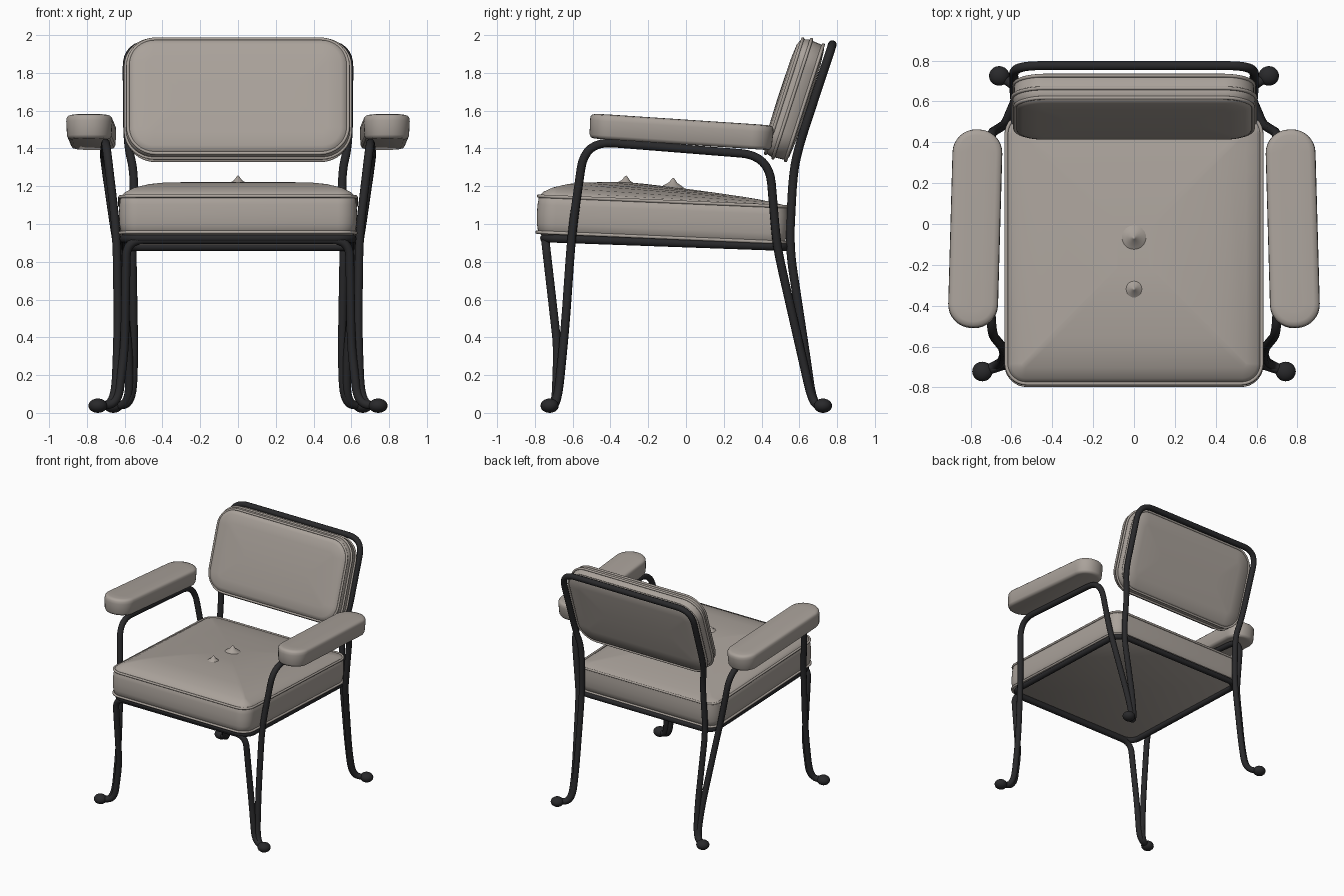
import bpy, bmesh, math
from mathutils import Vector

cube = bpy.data.objects.get("Cube")
if cube:
    bpy.data.objects.remove(cube)


def make_material(name, rgb):
    mat = bpy.data.materials.new(name)
    mat.use_nodes = True
    mat.diffuse_color = (*rgb, 1)
    mat.node_tree.nodes["Principled BSDF"].inputs["Base Color"].default_value = (*rgb, 1)
    return mat


FABRIC = make_material("taupe upholstery", (0.40, 0.36, 0.325))
METAL = make_material("black metal", (0.022, 0.022, 0.024))


def place(name, data, mat, loc=(0, 0, 0), rot=(0, 0, 0)):
    obj = bpy.data.objects.new(name, data)
    data.materials.append(mat)
    obj.location, obj.rotation_euler = loc, rot
    bpy.context.collection.objects.link(obj)
    return obj


def outline(hx, hy, r, z=0, steps=8):
    """Rounded rectangle, counter-clockwise."""
    r = min(r, hx, hy)
    pts = []
    for i, (sx, sy) in enumerate([(1, 1), (-1, 1), (-1, -1), (1, -1)]):
        for k in range(steps + 1):
            a = math.pi / 2 * (i + k / steps)
            pts.append(Vector((sx * (hx - r) + r * math.cos(a),
                               sy * (hy - r) + r * math.sin(a), z)))
    return pts


def fillet(pts, r):
    """Round the inner corners of a path."""
    pts = [Vector(p) for p in pts]
    out = [pts[0]]
    for a, b, c in zip(pts, pts[1:], pts[2:]):
        p = b + (a - b).normalized() * min(r, (a - b).length * 0.48)
        q = b + (c - b).normalized() * min(r, (c - b).length * 0.48)
        for k in range(9):
            t = k / 8
            out.append(p * (1 - t) ** 2 + b * 2 * t * (1 - t) + q * t * t)
    return out + [pts[-1]]


def tube(name, pts, radius, mat, cyclic=False, **where):
    cu = bpy.data.curves.new(name, "CURVE")
    cu.dimensions = "3D"
    cu.bevel_depth, cu.bevel_resolution, cu.use_fill_caps = radius, 3, True
    sp = cu.splines.new("POLY")
    sp.points.add(len(pts) - 1)
    for sp_pt, p in zip(sp.points, pts):
        sp_pt.co = (*p, 1)
    sp.use_cyclic_u = cyclic
    return place(name, cu, mat, **where)


def cushion(name, hx, hy, r, layers, shape=None, **where):
    """Loft rounded rectangles; each layer is (inset, height), bottom to top."""
    bm = bmesh.new()
    rings = []
    for inset, z in layers:
        pts = outline(hx - inset, hy - inset, max(r - inset, 0.02), z)
        rings.append([bm.verts.new(shape(p) if shape else p) for p in pts])
    n = len(rings[0])
    for low, high in zip(rings, rings[1:]):
        for i in range(n):
            j = (i + 1) % n
            bm.faces.new((low[i], low[j], high[j], high[i]))
    bm.faces.new(rings[0][::-1])
    bm.faces.new(rings[-1])
    for f in bm.faces:
        f.smooth = True
    me = bpy.data.meshes.new(name)
    bm.to_mesh(me)
    bm.free()
    obj = place(name, me, FABRIC, **where)
    bpy.context.view_layer.objects.active = obj
    bpy.ops.object.select_all(action="DESELECT")
    obj.select_set(True)
    bpy.ops.object.shade_smooth_by_angle(angle=math.radians(50))
    return obj


def mirror(pts, s):
    return [(s * x, y, z) for x, y, z in pts]


# Seat cushion, crowned towards the front
EDGE = 0.205


def crown(p):
    if p.z > EDGE:
        p.z = EDGE + (p.z - EDGE) * min(1, 0.85 - 0.8 * p.y)
    return p


seat_at = dict(loc=(0, -0.13, 0.915), rot=(-0.042, 0, 0))
cushion("seat_cushion", 0.63, 0.665, 0.10,
        [(0.03, 0), (0.012, 0.012), (0.002, 0.06), (0, 0.11), (0.002, 0.16), (0.008, EDGE),
         (0.03, 0.229), (0.08, 0.254), (0.16, 0.276), (0.23, 0.286), (0.35, 0.294),
         (0.45, 0.298), (0.55, 0.30)], crown, **seat_at)
for label, z in (("lower", 0.014), ("upper", EDGE)):
    tube(f"seat_piping_{label}", outline(0.625, 0.66, 0.10, z), 0.009, FABRIC, True, **seat_at)

# Pinched tufts on the seat
for i, (y, z) in enumerate([(-0.32, 1.205), (-0.07, 1.193)]):
    bm = bmesh.new()
    profile = [bm.verts.new((r, 0, h)) for r, h in
               [(0.075, -0.01), (0.045, 0.012), (0.022, 0.026), (0.008, 0.045), (0, 0.052)]]
    edges = [bm.edges.new(pair) for pair in zip(profile, profile[1:])]
    bmesh.ops.spin(bm, geom=profile + edges, axis=(0, 0, 1), cent=(0, 0, 0),
                   angle=math.tau, steps=20)
    bmesh.ops.remove_doubles(bm, verts=bm.verts, dist=0.0005)
    bmesh.ops.recalc_face_normals(bm, faces=bm.faces)
    for f in bm.faces:
        f.smooth = True
    me = bpy.data.meshes.new("seat_tuft")
    bm.to_mesh(me)
    bm.free()
    place(f"seat_tuft_{i + 1}", me, FABRIC, loc=(0, y, z), rot=(-0.06, 0, 0))

# Backrest cushion, leaning back
back_at = dict(loc=(0, 0.572, 1.66), rot=(math.radians(72), 0, 0))
cushion("backrest_cushion", 0.595, 0.33, 0.15,
        [(0.30, -0.08), (0.12, -0.078), (0.03, -0.07), (0.01, -0.055), (0.006, 0), (0.002, 0.015),
         (0.01, 0.045), (0.025, 0.066), (0.05, 0.076), (0.12, 0.082), (0.30, 0.085)], **back_at)
for label, z, inset in (("rear", -0.058, 0.008), ("middle", 0.01, 0), ("front", 0.055, 0.012)):
    tube(f"backrest_piping_{label}", outline(0.595 - inset, 0.33 - inset, 0.15, z),
         0.009, FABRIC, True, **back_at)

# Seat frame ring and the front leg loop
R = 0.023
tube("seat_frame", outline(0.605, 0.64, 0.09), R, METAL, True,
     loc=(0, -0.11, 0.902), rot=(-0.036, 0, 0))
leg = [(0.745, -0.725, 0.035), (0.635, -0.69, 0.05), (0.60, -0.68, 0.35), (0.59, -0.745, 0.915)]
tube("front_leg_loop", fillet(leg + mirror(leg, -1)[::-1], 0.09), R, METAL)

# Back legs rising into the backrest frame
upright = [(0.66, 0.725, 0.035), (0.56, 0.67, 0.05), (0.55, 0.635, 0.30), (0.56, 0.547, 0.88),
           (0.548, 0.567, 1.27), (0.585, 0.60, 1.42), (0.59, 0.775, 1.95)]
tube("back_frame", fillet(upright + mirror(upright, -1)[::-1], 0.13), R, METAL)

# Arm tubes, armrests and feet on both sides
arm = [(0.745, -0.725, 0.035), (0.65, -0.68, 0.05), (0.635, -0.64, 0.45), (0.642, -0.605, 0.95),
       (0.70, -0.535, 1.44), (0.71, 0.44, 1.362), (0.65, 0.475, 0.95), (0.63, 0.49, 0.84),
       (0.575, 0.62, 0.27), (0.575, 0.67, 0.05), (0.66, 0.725, 0.035)]
for side, s in (("left", 1), ("right", -1)):
    tube(f"arm_tube_{side}", fillet(mirror(arm, s), 0.15), R, METAL)
    cushion(f"armrest_{side}", 0.122, 0.487, 0.115,
            [(0.03, -0.065), (0.012, -0.06), (0.004, -0.045), (0, 0.03), (0.002, 0.05),
             (0.01, 0.061), (0.03, 0.066), (0.08, 0.067)],
            loc=(s * 0.777, -0.025, 1.487), rot=(-0.066, 0, s * 0.028))
    for end, x, y in (("front", 0.742, -0.722), ("back", 0.66, 0.725)):
        bpy.ops.mesh.primitive_uv_sphere_add(segments=20, ring_count=12, radius=1,
                                             location=(s * x, y, 0.038))
        foot = bpy.context.object
        foot.name = f"{end}_foot_{side}"
        foot.scale = (0.05, 0.048, 0.038)
        foot.data.materials.append(METAL)
        bpy.ops.object.shade_smooth()
